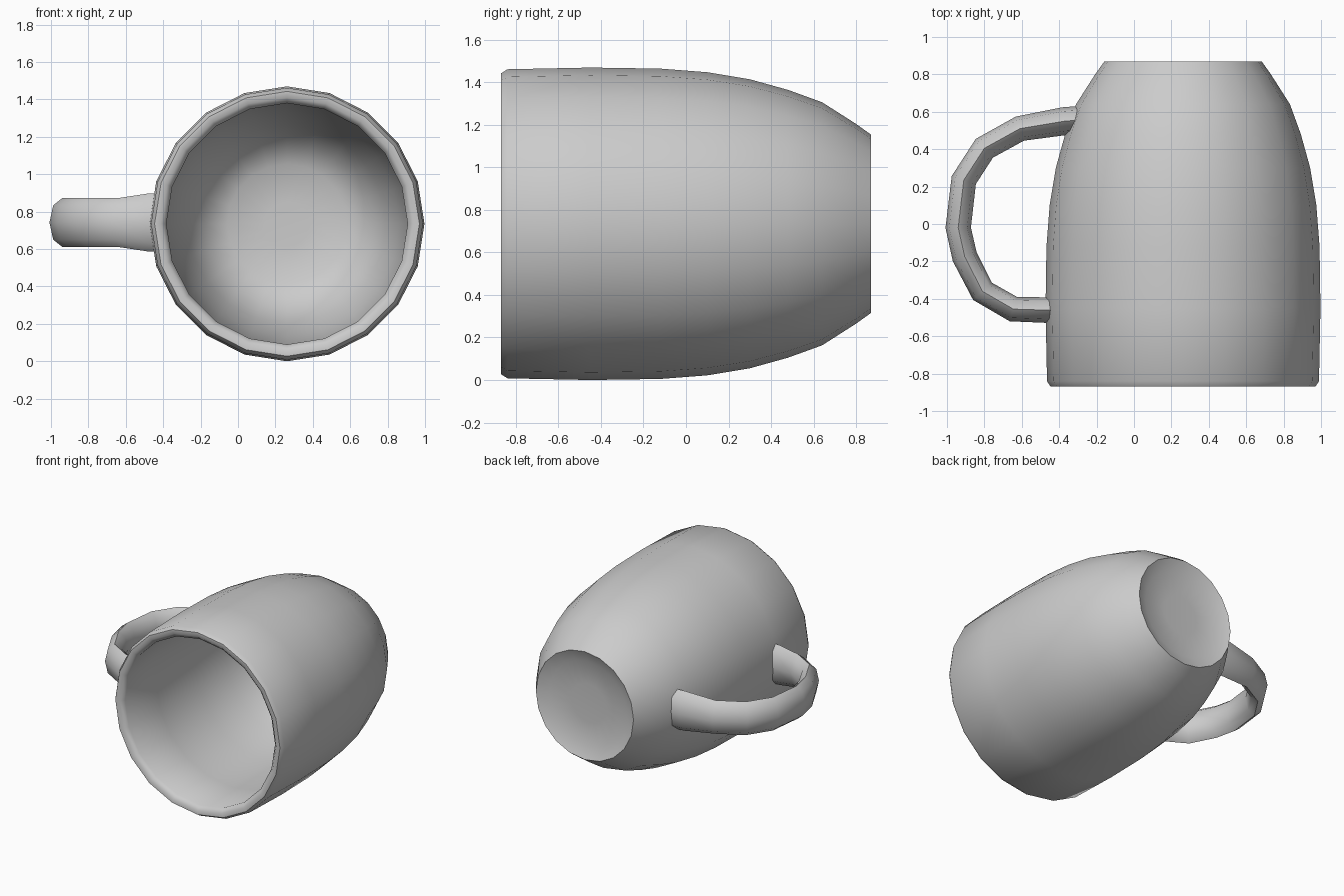
import bpy, bmesh, math
from mathutils import Vector

if "Cube" in bpy.data.objects:
    bpy.data.objects.remove(bpy.data.objects["Cube"])

CX, CZ, SIDES = 0.262, 0.735, 20


def skin(name, rings, angle):
    """Bridge successive closed rings of points and cap both ends."""
    bm = bmesh.new()
    loops = [[bm.verts.new(p) for p in ring] for ring in rings]
    n = len(loops[0])
    for a, b in zip(loops, loops[1:]):
        for i in range(n):
            j = (i + 1) % n
            bm.faces.new((a[i], a[j], b[j], b[i]))
    bm.faces.new(loops[0])
    bm.faces.new(loops[-1])
    bmesh.ops.recalc_face_normals(bm, faces=bm.faces)
    mesh = bpy.data.meshes.new(name)
    bm.to_mesh(mesh)
    bm.free()
    obj = bpy.data.objects.new(name, mesh)
    bpy.context.collection.objects.link(obj)
    bpy.context.view_layer.objects.active = obj
    obj.select_set(True)
    bpy.ops.object.shade_smooth_by_angle(angle=math.radians(angle))
    obj.select_set(False)
    return obj


def circle(y, r):
    return [(CX + r * math.cos(2 * math.pi * i / SIDES), y,
             CZ + r * math.sin(2 * math.pi * i / SIDES)) for i in range(SIDES)]


# Mug body on its side: recessed base, outer wall, rounded rim, inner wall, floor
profile = [(0.82, 0.15), (0.83, 0.33), (0.87, 0.42), (0.80, 0.47),
           (0.64, 0.572), (0.48, 0.63), (0.30, 0.68), (0.10, 0.713),
           (-0.12, 0.73), (-0.45, 0.735), (-0.84, 0.727), (-0.87, 0.708),
           (-0.87, 0.675), (-0.84, 0.645), (-0.45, 0.655), (0.0, 0.64),
           (0.30, 0.60), (0.52, 0.53), (0.68, 0.44), (0.75, 0.32), (0.76, 0.12)]
skin("mug_body", [circle(y, r) for y, r in profile], 50)

# Handle: flattened octagonal section swept along a C-shaped path
path = [(-0.30, 0.555), (-0.37, 0.55), (-0.61, 0.51), (-0.80, 0.405),
        (-0.91, 0.235), (-0.94, -0.02), (-0.905, -0.175), (-0.81, -0.36),
        (-0.645, -0.455), (-0.48, -0.46), (-0.42, -0.46)]
pts = [Vector((x, y, 0)) for x, y in path]
rings = []
for k, p in enumerate(pts):
    tangent = (pts[min(k + 1, len(pts) - 1)] - pts[max(k - 1, 0)]).normalized()
    normal = Vector((-tangent.y, tangent.x, 0))
    thick = 0.068 if k > 1 else 0.075
    width = 0.155 if k in (0, 1, 9, 10) else 0.13
    ring = []
    for i in range(8):
        a = 2 * math.pi * i / 8
        ring.append(p + normal * (thick * math.cos(a))
                    + Vector((0, 0, 0.742 + width * math.sin(a))))
    rings.append(ring)
skin("handle", rings, 60)
